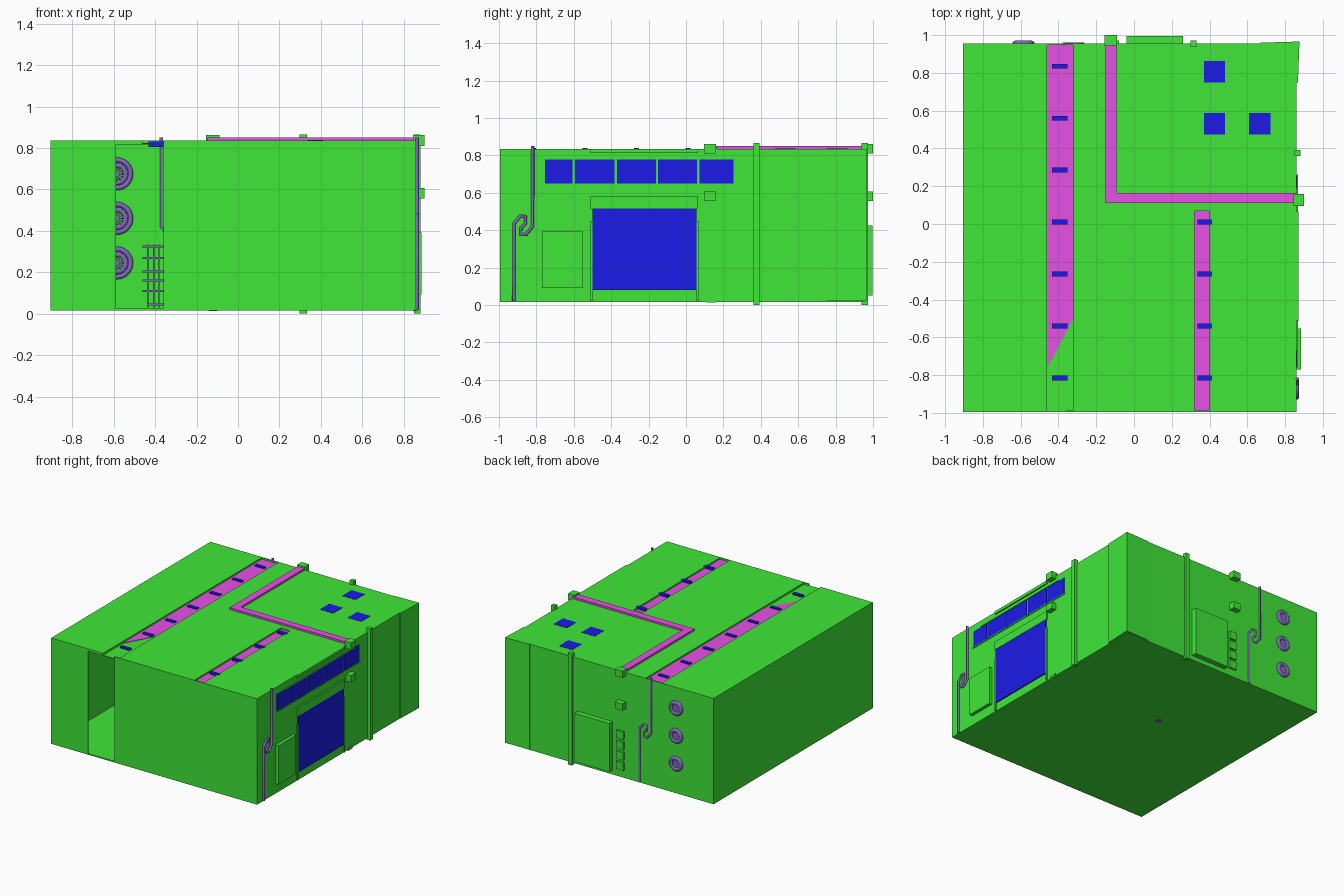
import bpy, bmesh, math
from mathutils import Matrix, Vector

cube = bpy.data.objects.get("Cube")
if cube:
    bpy.data.objects.remove(cube)


def material(name, rgb):
    m = bpy.data.materials.new(name)
    m.use_nodes = True
    m.diffuse_color = (*rgb, 1)
    m.node_tree.nodes["Principled BSDF"].inputs["Base Color"].default_value = (*rgb, 1)
    return m


GREEN = material("wall green", (0.052, 0.83, 0.042))
BLUE = material("panel blue", (0.011, 0.011, 0.8))
PINK = material("duct pink", (0.82, 0.085, 0.82))
LILAC = material("pipe lilac", (0.21, 0.14, 0.48))


def finish(name, bm, mat):
    bmesh.ops.recalc_face_normals(bm, faces=bm.faces)
    me = bpy.data.meshes.new(name)
    bm.to_mesh(me)
    bm.free()
    me.materials.append(mat)
    ob = bpy.data.objects.new(name, me)
    bpy.context.collection.objects.link(ob)
    return ob


def boxes(name, mat, *spans):
    """Each span is (x0, x1, y0, y1, z0, z1)."""
    bm = bmesh.new()
    for x0, x1, y0, y1, z0, z1 in spans:
        mid = Vector((x0 + x1, y0 + y1, z0 + z1)) / 2
        bmesh.ops.create_cube(bm, size=1, matrix=Matrix.Translation(mid)
                              @ Matrix.Diagonal((x1 - x0, y1 - y0, z1 - z0, 1)))
    return finish(name, bm, mat)


def prism(name, mat, outline, z0, z1):
    bm = bmesh.new()
    face = bm.faces.new([bm.verts.new((x, y, z0)) for x, y in outline])
    top = bmesh.ops.extrude_face_region(bm, geom=[face])["geom"]
    bmesh.ops.translate(bm, vec=(0, 0, z1 - z0),
                        verts=[v for v in top if isinstance(v, bmesh.types.BMVert)])
    return finish(name, bm, mat)


def tube(name, mat, points, radius):
    cu = bpy.data.curves.new(name, "CURVE")
    cu.dimensions = "3D"
    cu.bevel_depth = radius
    cu.bevel_resolution = 6
    cu.use_fill_caps = True
    sp = cu.splines.new("POLY")
    sp.points.add(len(points) - 1)
    for p, co in zip(sp.points, points):
        p.co = (*co, 1)
    cu.materials.append(mat)
    ob = bpy.data.objects.new(name, cu)
    bpy.context.collection.objects.link(ob)
    return ob


W, E, S, N = -0.905, 0.86, -0.995, 0.955   # room edges
LOW, TOP, T = 0.02, 0.835, 0.008           # floor, roof, wall thickness

# Hollow room with an open doorway at the front
boxes("floor", GREEN, (W, E, S, N, LOW - 0.005, LOW + 0.005))
boxes("side_walls", GREEN, (W, W + T, S, N, LOW, TOP), (E - T, E, S, N, LOW, TOP))
boxes("back_wall", GREEN, (W, E, N - T, N, LOW, TOP))
boxes("front_wall", GREEN, (W, -0.59, S, S + T, LOW, TOP), (-0.36, E, S, S + T, LOW, TOP))
prism("back_corner_casing", GREEN,
      [(0.67, N - T), (0.67, N + 0.005), (0.876, 0.966), (0.868, 0.75), (E - T, 0.75)], LOW, TOP)

# Roof with two sunken light channels
boxes("ceiling", GREEN, (W, E, S, N, 0.816, 0.82))
boxes("roof_left_slab", GREEN, (W, -0.46, S, N, 0.82, TOP))
prism("roof_main_slab", GREEN,
      [(-0.32, S), (0.32, S), (0.32, 0.07), (0.4, 0.07), (0.4, S), (E, S), (E, N), (-0.32, N)],
      0.82, TOP)
prism("long_channel_floor", PINK, [(-0.46, -0.76), (-0.32, -0.5), (-0.32, N), (-0.46, N)],
      0.82, 0.823)
boxes("short_channel_floor", PINK, (0.32, 0.4, S + T, 0.07, 0.82, 0.823))
lamp_rows = [0.835 - 0.275 * i for i in range(7)]
boxes("channel_lamps", BLUE,
      *[(-0.433, -0.352, y - 0.013, y + 0.013, 0.805, 0.832) for y in lamp_rows],
      *[(0.335, 0.412, y - 0.013, y + 0.013, 0.805, 0.838) for y in lamp_rows[3:]])
boxes("skylights", BLUE, *[(x, x + 0.113, y, y + 0.113, TOP - 0.002, TOP + 0.002)
                           for x, y in ((0.37, 0.75), (0.37, 0.475), (0.61, 0.475))])

# Bent roof duct and its wall brackets
prism("roof_duct", PINK, [(-0.15, N), (-0.15, 0.11), (E, 0.11), (E, 0.165),
                          (-0.092, 0.165), (-0.092, N)], TOP - 0.005, 0.85)
boxes("duct_brackets", GREEN,
      *[(0.845, 0.9, 0.095, 0.16, z, z + 0.052) for z in (0.81, 0.556)],
      *[(-0.155, -0.09, 0.945, 1.0, z, z + 0.052) for z in (0.81, 0.556)],
      (0.845, 0.868, 0.11, 0.16, 0.012, 0.03))
boxes("floor_drain", LILAC, (-0.14, -0.1, 0.11, 0.15, 0.012, 0.03))

# Vertical posts
boxes("wall_posts", GREEN, (0.85, 0.882, 0.36, 0.392, 0, 0.865),
      (0.298, 0.332, 0.937, 0.972, 0, 0.865))

# Side wall: window band, large door, hatch
edges = [-0.76, -0.6, -0.375, -0.155, 0.065, 0.26]
boxes("window_band", BLUE, *[(E - 0.002, E + 0.004, a + 0.006, b - 0.006, 0.65, 0.778)
                             for a, b in zip(edges, edges[1:])])
boxes("window_rails", GREEN, (E, E + 0.007, -0.76, 0.262, 0.643, 0.65),
      (E, E + 0.007, -0.67, 0.19, 0.778, 0.785))
boxes("large_door", BLUE, (E - 0.002, E + 0.009, -0.5, 0.056, 0.08, 0.517))
boxes("door_surround", GREEN, (E, E + 0.011, -0.51, 0.065, 0.517, 0.582),
      (E, E + 0.011, -0.513, -0.501, LOW, 0.45), (E, E + 0.011, 0.056, 0.066, LOW, 0.45),
      (E, E + 0.01, -0.51, 0.065, 0.812, TOP))
boxes("side_hatch", GREEN, (E, 0.885, -0.77, -0.552, 0.092, 0.392))

# Back wall: cabinet and four switch boxes
boxes("back_cabinet", GREEN, (-0.04, 0.26, N, 0.996, 0.05, 0.425))
boxes("switch_boxes", GREEN, *[(-0.14, -0.08, N, N + 0.016, z, z + 0.06)
                               for z in (0.075, 0.155, 0.235, 0.315)])

# Looped pipes: (sideways offset, height), one on each wall
loop = [(0, 0.85), (0, 0.42), (0.035, 0.378), (0.063, 0.378), (0.063, 0.41), (0.038, 0.435),
        (0.038, 0.475), (0.066, 0.475), (0.1, 0.435), (0.1, 0.02)]
tube("side_pipe", LILAC, [(E + 0.004, -0.82 - d, z) for d, z in loop], 0.009)
tube("back_pipe", LILAC, [(-0.37 + d, N - 0.002, z) for d, z in loop], 0.009)


# Round wall fans: bladed inside the room, plain ring outside
def torus(bm, major, minor, matrix, n=40, m=16):
    rings = []
    for i in range(n):
        a = math.tau * i / n
        ring = []
        for j in range(m):
            b = math.tau * j / m
            r = major + minor * math.cos(b)
            ring.append(bm.verts.new(matrix @ Vector(
                (r * math.cos(a), minor * math.sin(b), r * math.sin(a)))))
        rings.append(ring)
    for i in range(n):
        p, q = rings[i], rings[(i + 1) % n]
        for j in range(m):
            k = (j + 1) % m
            bm.faces.new((p[j], p[k], q[k], q[j]))


for label, z in (("lower", 0.245), ("middle", 0.46), ("upper", 0.675)):
    bm = bmesh.new()
    place = Matrix.Translation((-0.585, N, z))
    turn = Matrix.Rotation(math.pi / 2, 4, "X")
    torus(bm, 0.067, 0.012, place @ Matrix.Translation((0, -0.015, 0)))
    torus(bm, 0.042, 0.016, place)
    for radius, depth, shift in ((0.04, 0.016, 0), (0.014, 0.02, -0.014)):
        bmesh.ops.create_cone(bm, cap_ends=True, segments=32, radius1=radius, radius2=radius,
                              depth=depth, matrix=place @ Matrix.Translation((0, shift, 0)) @ turn)
    for i in range(12):
        bmesh.ops.create_cube(bm, size=1, matrix=place @ Matrix.Rotation(math.tau * i / 12, 4, "Y")
                              @ Matrix.Translation((0.036, -0.013, 0))
                              @ Matrix.Diagonal((0.05, 0.016, 0.005, 1)))
    fan = finish(label + "_fan", bm, LILAC)
    bpy.ops.object.select_all(action="DESELECT")
    bpy.context.view_layer.objects.active = fan
    fan.select_set(True)
    bpy.ops.object.shade_smooth_by_angle()

# Pipe rack inside, behind the doorway
boxes("inner_rack", LILAC,
      *[(-0.46, -0.3, 0.92, 0.928, z, z + 0.009) for z in (0.105, 0.155, 0.2, 0.265, 0.32)],
      *[(x, x + 0.007, 0.925, 0.935, 0.03, 0.335) for x in (-0.44, -0.41, -0.385, -0.33)],
      (-0.44, -0.33, 0.92, 0.947, 0.04, 0.05))
